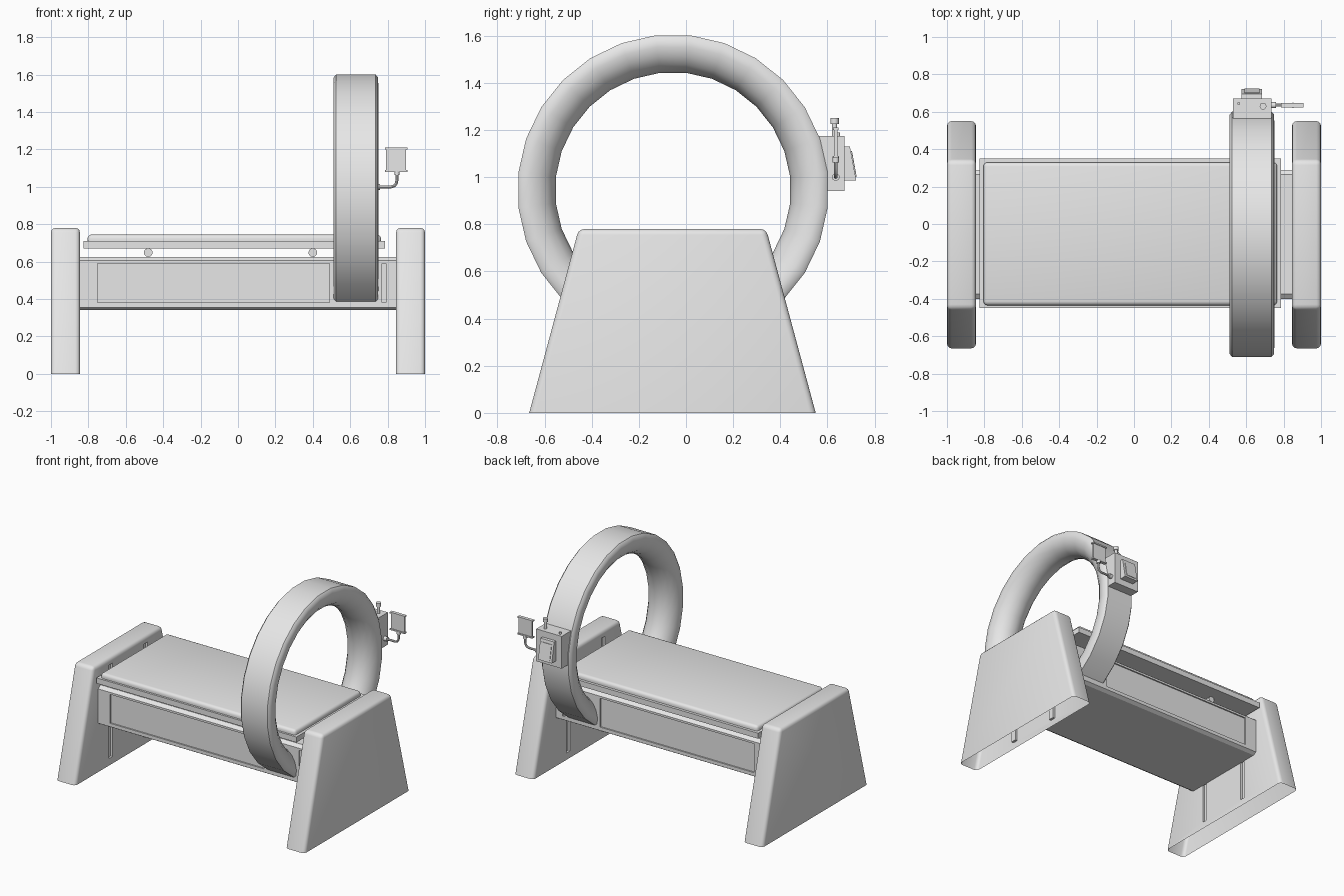
import bpy, bmesh, math
from mathutils import Vector, Matrix

if "Cube" in bpy.data.objects:
    bpy.data.objects.remove(bpy.data.objects["Cube"], do_unlink=True)

grey = bpy.data.materials.new("light_grey")
grey.use_nodes = True
colour = (0.8, 0.8, 0.8, 1)
grey.diffuse_color = colour
grey.node_tree.nodes["Principled BSDF"].inputs["Base Color"].default_value = colour

MID = -0.055  # depth position of the machine's centre line


def finish(name, bm, angle=35):
    bmesh.ops.recalc_face_normals(bm, faces=bm.faces)
    mesh = bpy.data.meshes.new(name)
    bm.to_mesh(mesh)
    bm.free()
    mesh.materials.append(grey)
    obj = bpy.data.objects.new(name, mesh)
    bpy.context.collection.objects.link(obj)
    shade(obj, angle)
    return obj


def activate(obj):
    bpy.ops.object.select_all(action="DESELECT")
    obj.select_set(True)
    bpy.context.view_layer.objects.active = obj


def shade(obj, angle=35):
    activate(obj)
    bpy.ops.object.shade_smooth_by_angle(angle=math.radians(angle))


def prism(profile, x0, x1):
    """Extrude a (y, z) outline along x."""
    bm = bmesh.new()
    face = bm.faces.new([bm.verts.new((x0, y, z)) for y, z in profile])
    out = bmesh.ops.extrude_face_region(bm, geom=[face])
    moved = [v for v in out["geom"] if isinstance(v, bmesh.types.BMVert)]
    bmesh.ops.translate(bm, verts=moved, vec=(x1 - x0, 0, 0))
    bmesh.ops.recalc_face_normals(bm, faces=bm.faces)
    return bm


def block(x, y, z, bevel=0.0, segments=2):
    """Box from ranges; the bevel leaves the bottom rim sharp."""
    bm = prism([(y[0], z[0]), (y[1], z[0]), (y[1], z[1]), (y[0], z[1])], *x)
    if bevel:
        round_edges(bm, bevel, segments)
    return bm


def round_edges(bm, width, segments):
    low = min(v.co.z for v in bm.verts) + 0.001
    edges = [e for e in bm.edges if any(v.co.z > low for v in e.verts)]
    bmesh.ops.bevel(bm, geom=edges, offset=width, segments=segments,
                    profile=0.5, affect="EDGES")


def rod(name, centre, radius, length, axis, sides=16):
    bm = bmesh.new()
    turn = Vector((0, 0, 1)).rotation_difference(Vector(axis)).to_matrix().to_4x4()
    bmesh.ops.create_cone(bm, cap_ends=True, segments=sides, radius1=radius,
                          radius2=radius, depth=length,
                          matrix=Matrix.Translation(centre) @ turn)
    return finish(name, bm)


def cut(obj, cutter_bm):
    cutter = finish("cutter", cutter_bm)
    cutter.hide_render = True
    mod = obj.modifiers.new("recess", "BOOLEAN")
    mod.operation, mod.solver, mod.object = "DIFFERENCE", "EXACT", cutter
    activate(obj)
    bpy.ops.object.modifier_apply(modifier=mod.name)
    bpy.data.objects.remove(cutter, do_unlink=True)


# Hollow tapered end stands with two guide slots on the inner wall
for side, label in ((1, "left"), (-1, "right")):
    bm = prism([(-0.665, 0), (0.55, 0), (0.34, 0.78), (-0.455, 0.78)],
               *sorted((side * 0.845, side)))
    round_edges(bm, 0.025, 3)
    stand = finish(label + "_stand", bm)
    for offset in (-0.2, 0.2):
        y = MID + offset
        cut(stand, block(sorted((side * 0.83, side * 0.862)),
                         (y - 0.02, y + 0.02), (0.05, 0.73)))
    bm = bmesh.new()
    bm.from_mesh(stand.data)
    floor = [f for f in bm.faces if f.calc_center_median().z < 0.001]
    bmesh.ops.delete(bm, geom=floor, context="FACES")
    bm.to_mesh(stand.data)
    bm.free()
    shade(stand)

# Chamfered beam with recessed side panels
half = [(0.32, 0.34), (0.345, 0.355), (0.345, 0.605), (0.32, 0.625)]
outline = [(MID + y, z) for y, z in half] + [(MID - y, z) for y, z in reversed(half)]
beam = finish("support_beam", prism(outline, -0.85, 0.85), 20)
for side in (-1, 1):
    ys = sorted((MID + side * 0.335, MID + side * 0.4))
    for x in ((-0.75, 0.49), (0.77, 0.79)):
        cut(beam, block(x, ys, (0.38, 0.59)))
shade(beam, 20)

# Bed on rollers
for x, label in ((-0.48, "right"), (0.4, "left")):
    rod(label + "_roller", (x, MID, 0.648), 0.023, 0.62, (0, 1, 0))
finish("bed_frame", block((-0.825, 0.785), (-0.45, 0.35), (0.67, 0.71)))
finish("mattress", block((-0.805, 0.765), (-0.435, 0.33), (0.705, 0.745), 0.022, 3))

# Open scanning ring: D-shaped section swept about the x axis
section = [(0.66, 0.105), (0.645, 0.118), (0.61, 0.12), (0.57, 0.108),
           (0.535, 0.083), (0.51, 0.045)]
loop = section + [(0.5, 0)] + [(r, -w) for r, w in reversed(section)]
steps, pitch = 23, math.tau / 28
bm = bmesh.new()
rows = []
for i in range(steps + 1):
    a = (i - steps / 2) * pitch
    rows.append([bm.verts.new((0.63 + w, MID + r * math.sin(a), 0.945 + r * math.cos(a)))
                 for r, w in loop])
for a, b in zip(rows, rows[1:]):
    for j in range(len(loop)):
        k = (j + 1) % len(loop)
        bm.faces.new((a[j], a[k], b[k], b[j]))
bm.faces.new(rows[0])
bm.faces.new(rows[-1])
finish("scanning_ring", bm, 40)

# Control box on the back of the ring
finish("control_box", block((0.53, 0.735), (0.565, 0.672), (0.94, 1.175)))
finish("control_panel", prism([(0.67, 0.985), (0.722, 0.985), (0.695, 1.13), (0.67, 1.13)],
                              0.575, 0.685))
finish("panel_plate", prism([(0.72, 1.0), (0.724, 1.0), (0.704, 1.11), (0.7, 1.11)],
                            0.59, 0.67))
rod("signal_stem", (0.69, 0.63, 1.2), 0.011, 0.07, (0, 0, 1))
rod("signal_cap", (0.69, 0.63, 1.238), 0.018, 0.025, (0, 0, 1))
rod("small_button", (0.56, 0.645, 1.18), 0.008, 0.02, (0, 0, 1))
rod("arm_socket", (0.745, 0.635, 1.0), 0.016, 0.03, (1, 0, 0))

# Bent arm carrying the side screen
curve = bpy.data.curves.new("screen_arm", "CURVE")
curve.dimensions = "3D"
curve.bevel_depth, curve.bevel_resolution = 0.008, 2
path = [(0.73, 1.0), (0.82, 1.0), (0.838, 1.006), (0.847, 1.02), (0.85, 1.04), (0.85, 1.09)]
spline = curve.splines.new("POLY")
spline.points.add(len(path) - 1)
for point, (x, z) in zip(spline.points, path):
    point.co = (x, 0.635, z, 1)
curve.materials.append(grey)
arm = bpy.data.objects.new("screen_arm", curve)
bpy.context.collection.objects.link(arm)
activate(arm)
bpy.ops.object.convert(target="MESH")
shade(bpy.context.object, 40)

rod("arm_collar", (0.85, 0.635, 1.075), 0.014, 0.025, (0, 0, 1))
finish("screen", block((0.791, 0.899), (0.628, 0.642), (1.08, 1.208)))
for z, label in ((1.08, "lower"), (1.2, "upper")):
    finish(label + "_screen_rim", block((0.785, 0.905), (0.623, 0.647), (z, z + 0.01)))
